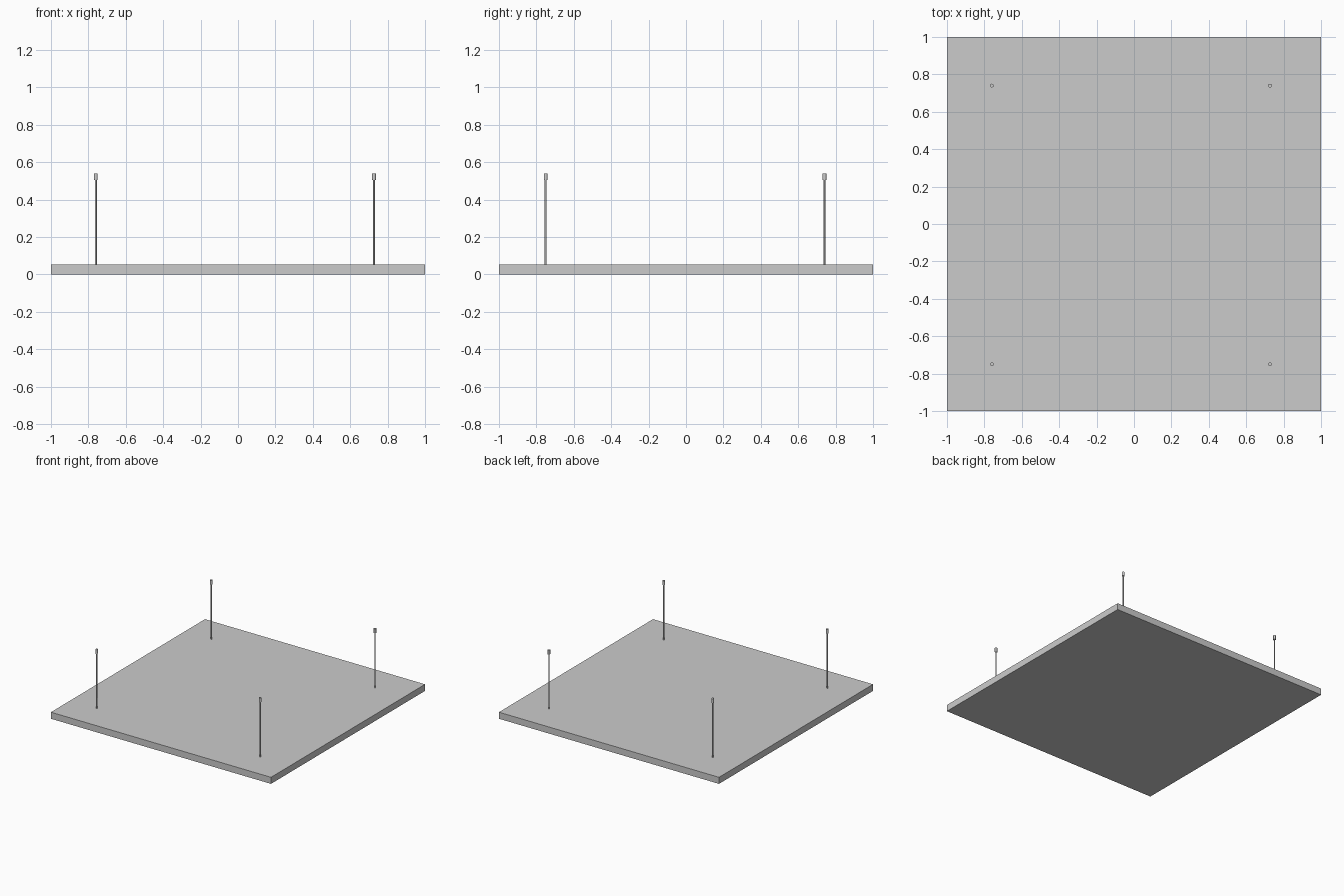
import bpy

if "Cube" in bpy.data.objects:
    bpy.data.objects.remove(bpy.data.objects["Cube"])

PANEL_H = 0.054
TOP = 0.54
CAP_H = 0.035


def cylinder(name, x, y, z0, z1, radius):
    bpy.ops.mesh.primitive_cylinder_add(vertices=16, radius=radius, depth=z1 - z0,
                                        location=(x, y, (z0 + z1) / 2))
    obj = bpy.context.object
    obj.name = name
    bpy.ops.object.shade_smooth_by_angle()
    return obj


# Square ceiling panel
bpy.ops.mesh.primitive_cube_add(size=1, location=(0, 0, PANEL_H / 2))
panel = bpy.context.object
panel.name = "panel"
panel.scale = (2, 2, PANEL_H)
bpy.ops.object.transform_apply(location=False, rotation=False, scale=True)

# Four suspension wires, each with a small ceiling fixing on top
for side, x in (("left", -0.76), ("right", 0.727)):
    for end, y in (("front", -0.75), ("back", 0.74)):
        cylinder(f"wire_{end}_{side}", x, y, PANEL_H - 0.001, TOP - CAP_H + 0.002, 0.005)
        cylinder(f"fixing_{end}_{side}", x, y, TOP - CAP_H, TOP, 0.01)
